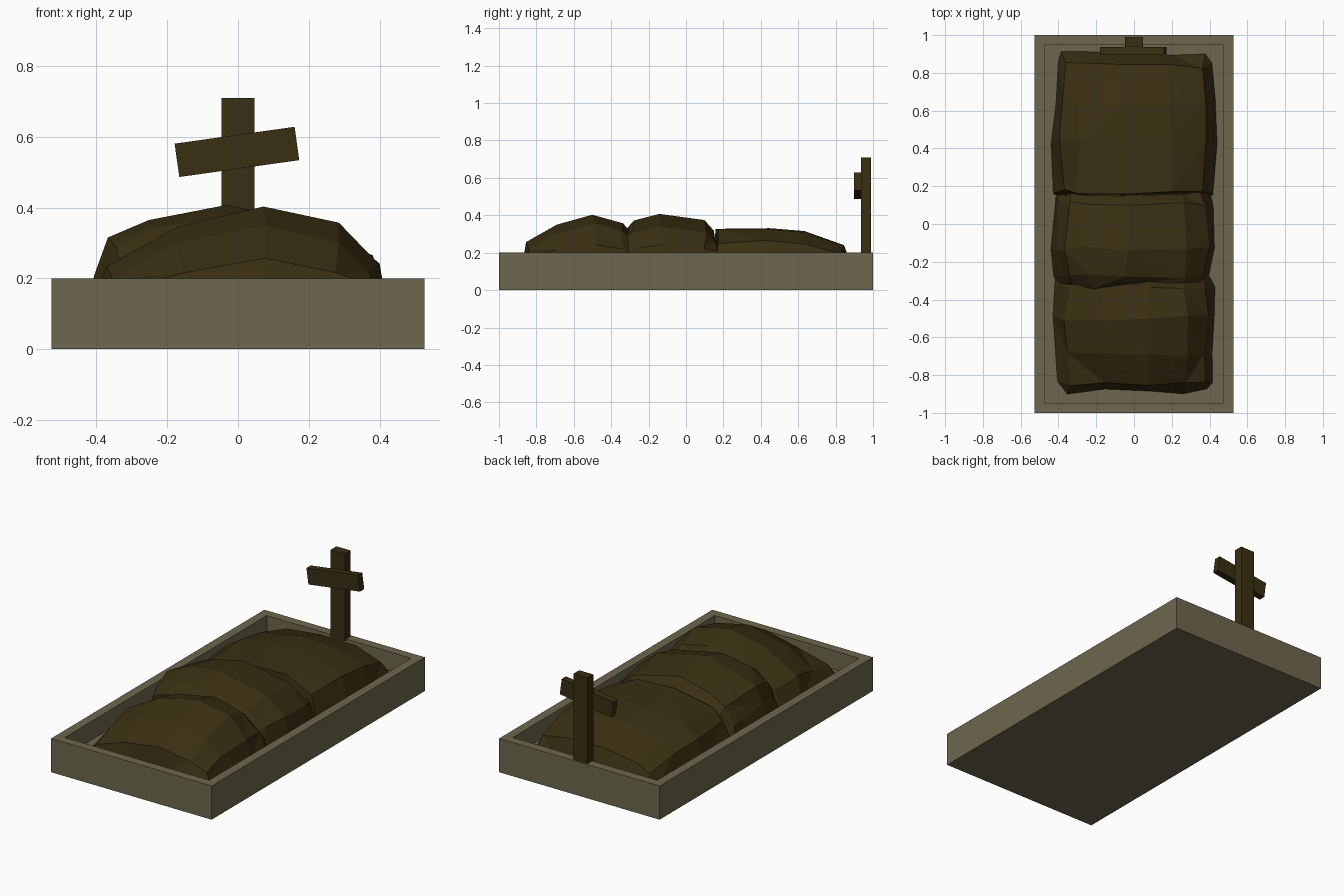
import bpy, bmesh, random
from math import radians
from mathutils import Matrix, Vector

random.seed(4)
if "Cube" in bpy.data.objects:
    bpy.data.objects.remove(bpy.data.objects["Cube"])

FLOOR = 0.09


def material(name, rgb):
    m = bpy.data.materials.new(name)
    m.use_nodes = True
    colour = (*rgb, 1)
    m.diffuse_color = colour
    m.node_tree.nodes["Principled BSDF"].inputs["Base Color"].default_value = colour
    return m


stone = material("grey brown stone", (0.155, 0.136, 0.075))
earth = material("dark brown earth", (0.041, 0.028, 0.006))


def finish(bm, name, mat):
    bmesh.ops.recalc_face_normals(bm, faces=bm.faces)
    mesh = bpy.data.meshes.new(name)
    bm.to_mesh(mesh)
    bm.free()
    mesh.materials.append(mat)
    obj = bpy.data.objects.new(name, mesh)
    bpy.context.collection.objects.link(obj)
    return obj


def box(name, centre, size, mat, tilt=0):
    bm = bmesh.new()
    bmesh.ops.create_cube(bm, size=1)
    bm.transform(Matrix.Translation(centre) @ Matrix.Rotation(tilt, 4, 'Y')
                 @ Matrix.Diagonal((*size, 1)))
    return finish(bm, name, mat)


def mound(name, section, rows):
    """Loft a cross-section (x, z) along rows of (y, width factor, height factor)."""
    bm = bmesh.new()
    grid = []
    for y, wide, high in rows:
        line = []
        for x, z in section:
            rough = Vector([random.uniform(-1, 1) for _ in range(3)])
            lift = (z - FLOOR) * high
            p = Vector((x * wide, y, FLOOR + lift))
            p += Vector((rough.x * 0.012, rough.y * 0.018, rough.z * 0.008 if lift > 0.01 else 0))
            line.append(bm.verts.new(p))
        grid.append(line)
    for a, b in zip(grid, grid[1:]):
        for i in range(len(section) - 1):
            bm.faces.new((a[i], a[i + 1], b[i + 1], b[i]))
    bmesh.ops.triangulate(bm, faces=bm.faces, quad_method='SHORT_EDGE')
    # Flat underside
    bmesh.ops.holes_fill(bm, edges=[e for e in bm.edges if e.is_boundary], sides=0)
    return finish(bm, name, earth)


# Stone surround: a block with a sunken, inset top
bm = bmesh.new()
bmesh.ops.create_cube(bm, size=1)
bm.transform(Matrix.Translation((0, 0, 0.1)) @ Matrix.Diagonal((1.054, 2, 0.2, 1)))
top = max(bm.faces, key=lambda f: f.calc_center_median().z)
bmesh.ops.inset_region(bm, faces=[top], thickness=0.075)
rim = bmesh.ops.extrude_face_region(bm, geom=[top])["geom"]
bmesh.ops.translate(bm, verts=[v for v in rim if isinstance(v, bmesh.types.BMVert)],
                    vec=(0, 0, FLOOR - 0.2))
if top.is_valid:
    bmesh.ops.delete(bm, geom=[top], context='FACES_ONLY')
finish(bm, "stone_surround", stone)

# Three overlapping heaps of earth
mound("front_earth_mound",
      [(-.43, FLOOR), (-.36, .23), (-.17, .35), (.08, .41), (.28, .35), (.39, .25), (.43, FLOOR)],
      [(-.885, .96, 0), (-.84, .95, .5), (-.69, .97, .82), (-.5, 1, 1),
       (-.33, .97, .86), (-.28, .95, .6), (-.26, .95, 0)])
mound("middle_earth_mound",
      [(-.44, FLOOR), (-.41, .21), (-.36, .31), (-.25, .37), (-.04, .413),
       (.28, .34), (.39, .25), (.43, FLOOR)],
      [(-.35, .9, 0), (-.33, .9, .72), (-.28, .94, .88), (-.13, 1, 1),
       (.1, .96, .86), (.16, .92, .7), (.19, .9, 0)])
mound("back_earth_mound",
      [(-.43, FLOOR), (-.39, .23), (-.3, .29), (-.05, .33), (.2, .325), (.38, .26), (.44, FLOOR)],
      [(.14, .98, 0), (.17, .97, .97), (.44, 1, 1), (.65, .98, .91),
       (.84, .95, .6), (.9, .98, 0)])

# Wooden marker: upright post with a crooked crossboard on its front
box("marker_post", (0, 0.963, 0.45), (0.093, 0.054, 0.518), earth)
box("marker_crossboard", (-0.003, 0.917, 0.557), (0.342, 0.04, 0.095), earth, -radians(8))
